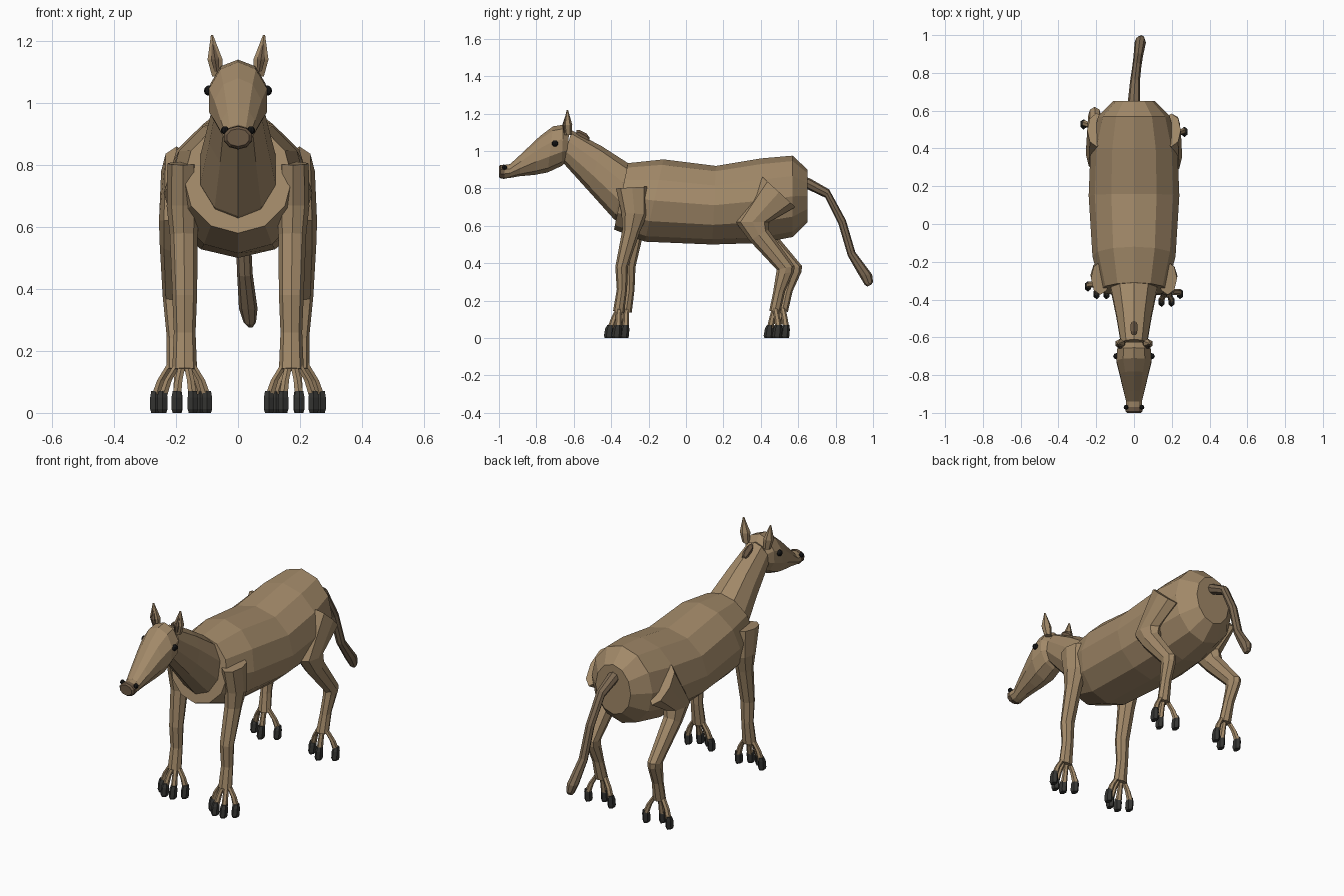
import bpy, bmesh, math
from mathutils import Vector


def material(name, rgb):
    m = bpy.data.materials.new(name)
    m.diffuse_color = (*rgb, 1)
    return m


COAT = material("coat", (0.36, 0.25, 0.14))
DARK = material("dark_coat", (0.15, 0.10, 0.06))
TAILC = material("tail_coat", (0.20, 0.14, 0.085))
HOOF = material("hoof", (0.035, 0.035, 0.032))
BLACK = material("black", (0.008, 0.008, 0.008))


def loft(name, rings, sides, mat, flip=1, shift=lambda z: 0):
    """Each ring: edge A (y, z), edge B (y, z), half width in x, centre x."""
    bm = bmesh.new()
    loops = []
    for ya, za, yb, zb, w, cx in rings:
        a, b = Vector((cx * flip, ya, za)), Vector((cx * flip, yb, zb))
        mid, half = (a + b) / 2, (a - b) / 2
        loop = []
        for i in range(sides):
            t = math.tau * i / sides + math.pi / 2
            p = mid + half * math.sin(t) + Vector((w * math.cos(t), 0, 0))
            p.y += shift(p.z)
            loop.append(bm.verts.new(p))
        loops.append(loop)
    for l0, l1 in zip(loops, loops[1:]):
        for i in range(sides):
            j = (i + 1) % sides
            bm.faces.new((l0[i], l0[j], l1[j], l1[i]))
    bm.faces.new(loops[0])
    bm.faces.new(loops[-1])
    bmesh.ops.recalc_face_normals(bm, faces=bm.faces)
    me = bpy.data.meshes.new(name)
    bm.to_mesh(me)
    bm.free()
    me.materials.append(mat)
    ob = bpy.data.objects.new(name, me)
    bpy.context.collection.objects.link(ob)
    return ob


def flat_ring(x, y, z, r, w):
    return (y - r, z, y + r, z, w, x)


def ball(name, loc, r, mat):
    bpy.ops.mesh.primitive_uv_sphere_add(segments=8, ring_count=6, radius=r, location=loc)
    ob = bpy.context.object
    ob.name = name
    ob.data.materials.append(mat)


# torso, neck and head
loft("torso", [(-.31, .935, -.385, .58, .175, 0), (-.12, .955, -.22, .515, .22, 0),
               (.16, .92, .14, .50, .24, 0), (.40, .96, .40, .508, .23, 0),
               (.57, .975, .57, .54, .19, 0), (.65, .90, .65, .62, .11, 0)], 12, COAT)
loft("neck", [(-.24, .90, -.33, .60, .12, 0), (-.31, .935, -.385, .635, .128, 0),
              (-.45, 1.025, -.52, .785, .098, 0), (-.61, 1.11, -.66, .94, .072, 0)], 10, COAT)
loft("head", [(-.625, 1.105, -.635, .95, .07, 0), (-.655, 1.14, -.665, .92, .093, 0),
              (-.71, 1.132, -.74, .885, .098, 0), (-.78, 1.08, -.81, .872, .08, 0),
              (-.88, .985, -.89, .865, .058, 0), (-.94, .93, -.94, .856, .044, 0),
              (-.975, .925, -.975, .852, .046, 0)], 10, COAT)
loft("nose", [(-.97, .927, -.97, .85, .047, 0), (-.992, .925, -.99, .853, .047, 0),
              (-1.0, .917, -1.0, .86, .038, 0)], 10, DARK)
loft("mane_tuft", [(-.585, 1.112, -.585, 1.07, .012, 0), (-.57, 1.113, -.56, 1.05, .02, 0),
                   (-.53, 1.092, -.53, 1.03, .02, 0), (-.515, 1.07, -.515, 1.03, .012, 0)], 6, DARK)

# tail
loft("tail", [(.60, .87, .60, .80, .035, 0), (.66, .855, .65, .795, .032, 0),
              (.765, .795, .745, .75, .026, .005), (.855, .63, .815, .61, .024, .015),
              (.905, .46, .865, .44, .025, .022), (.995, .34, .925, .335, .03, .033),
              (1.0, .30, .955, .285, .02, .038), (.99, .285, .97, .275, .01, .04)], 8, TAILC)

FRONT = [(-.375, .80, -.20, .81, .05, .178), (-.345, .67, -.205, .66, .052, .178),
         (-.34, .58, -.245, .57, .045, .175), (-.378, .38, -.31, .38, .04, .172),
         (-.37, .26, -.315, .26, .035, .172), (-.39, .145, -.33, .135, .04, .172)]
HIND = [(.41, .86, .585, .70, .05, .198), (.265, .62, .445, .62, .055, .20),
        (.34, .52, .44, .58, .048, .205), (.485, .365, .58, .385, .035, .208),
        (.48, .335, .578, .355, .033, .207), (.465, .24, .53, .25, .03, .20),
        (.445, .145, .505, .14, .036, .195)]

for side, f in (("right", 1), ("left", -1)):
    # the left feet stand a little further back
    def shift(z, f=f):
        return 0 if f > 0 else .04 * max(0, min(1, (.72 - z) / .3))

    # face details
    ball(f"eye_{side}", (.093 * f, -.70, 1.04), .017, BLACK)
    ball(f"nostril_{side}", (.042 * f, -.97, .912), .013, BLACK)
    loft(f"ear_{side}", [(-.648, 1.085, -.612, 1.085, .02, .066), (-.658, 1.14, -.608, 1.14, .028, .074),
                         (-.637, 1.22, -.63, 1.217, .004, .084)], 6, COAT, f)
    loft(f"inner_ear_{side}", [(-.655, 1.10, -.64, 1.10, .009, .068), (-.661, 1.14, -.645, 1.14, .015, .074),
                               (-.645, 1.19, -.637, 1.19, .004, .081)], 6, DARK, f)

    # legs
    loft(f"front_leg_{side}", FRONT, 8, COAT, f, shift)
    loft(f"hind_leg_{side}", HIND, 8, COAT, f, shift)

    # toes: four in front, three behind
    feet = (("front", .172, -.358, -.41, (-.072, -.026, .026, .072), .047),
            ("hind", .195, .476, .45, (-.072, 0, .072), .045))
    for foot, ax, ay, ty, spread, back in feet:
        for k, dx in enumerate(spread):
            y = ty + back * (abs(dx) / .072) ** 2
            x = ax + dx
            loft(f"{foot}_toe_{side}_{k}", [flat_ring(ax + dx * .25, ay, .165, .015, .013),
                                            flat_ring(ax + dx * .75, ay + (y - ay) * .6, .105, .016, .014),
                                            flat_ring(x, y, .05, .018, .016)], 6, COAT, f, shift)
            loft(f"{foot}_hoof_{side}_{k}", [flat_ring(x, y, .07, .017, .015),
                                             flat_ring(x, y - .004, .05, .024, .019),
                                             flat_ring(x, y - .008, .012, .027, .019),
                                             flat_ring(x, y - .008, 0, .022, .015)], 6, HOOF, f, shift)
